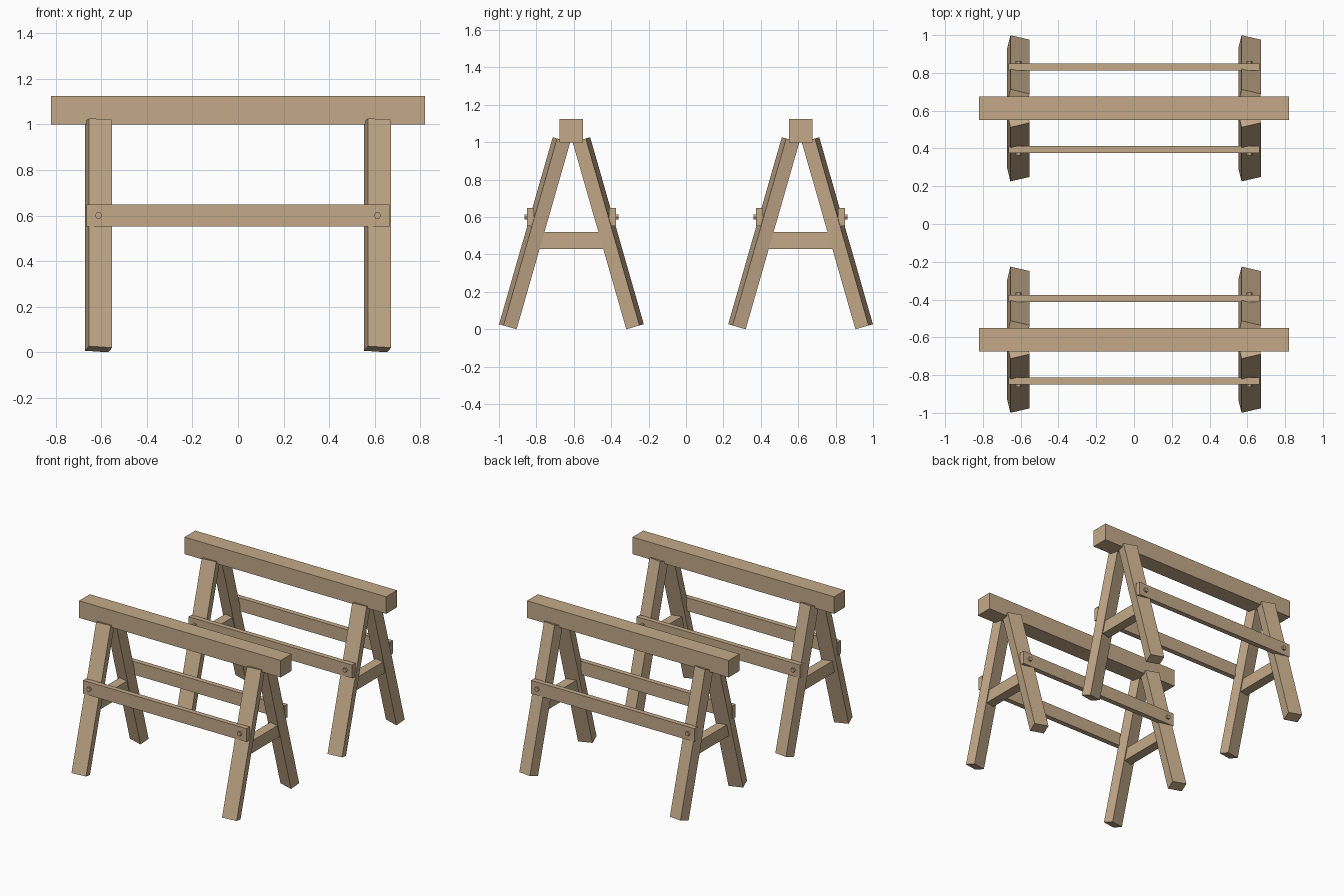
import bpy
import bmesh
from math import radians, sin, cos
from mathutils import Matrix, Vector

cube = bpy.data.objects.get("Cube")
if cube:
    bpy.data.objects.remove(cube, do_unlink=True)

wood = bpy.data.materials.new("tan_wood")
wood.use_nodes = True
TAN = (0.55, 0.40, 0.25, 1.0)
wood.diffuse_color = TAN
wood.node_tree.nodes["Principled BSDF"].inputs["Base Color"].default_value = TAN


def finish(name, bm):
    mesh = bpy.data.meshes.new(name)
    bm.to_mesh(mesh)
    bm.free()
    mesh.materials.append(wood)
    obj = bpy.data.objects.new(name, mesh)
    bpy.context.collection.objects.link(obj)
    return obj


def board(name, centre, size, turn=Matrix()):
    bm = bmesh.new()
    matrix = Matrix.Translation(centre) @ turn @ Matrix.Diagonal((*size, 1))
    bmesh.ops.create_cube(bm, size=1, matrix=matrix)
    return finish(name, bm)


def bolt(name, centre, radius, depth):
    bm = bmesh.new()
    turn = Matrix.Rotation(radians(90), 4, "X") @ Matrix.Rotation(radians(30), 4, "Z")
    bmesh.ops.create_cone(bm, cap_ends=True, segments=6, radius1=radius, radius2=radius,
                          depth=depth, matrix=Matrix.Translation(centre) @ turn)
    return finish(name, bm)


TILT, TWIST = radians(16), radians(13.4)
LEG_LENGTH = 1.04
LEG_X = 0.612


def sawhorse(label, y):
    board(label + "_top_beam", (0, y, 1.0625), (1.64, 0.125, 0.125))
    for s, side in ((-1, "front"), (1, "back")):
        # Splayed legs, each twisted a little about its own length
        turn = Matrix.Rotation(s * TILT, 4, "X") @ Matrix.Rotation(-s * TWIST, 4, "Z")
        foot = Vector((0, y + s * 0.34, 0.0137))
        middle = foot + Vector((0, -s * sin(TILT), cos(TILT))) * LEG_LENGTH / 2
        for end, x in (("right", -LEG_X), ("left", LEG_X)):
            board(f"{label}_{side}_{end}_leg", middle + Vector((x, 0, 0)),
                  (0.105, 0.075, LEG_LENGTH), turn)
            bolt(f"{label}_{side}_{end}_bolt", (x, y + s * 0.24, 0.6), 0.016, 0.022)
        # Long rail bolted to the outside of the legs
        board(f"{label}_{side}_rail", (0, y + s * 0.219, 0.6), (1.33, 0.037, 0.097))
    # Short cross bars between the legs
    for end, x in (("right", -LEG_X), ("left", LEG_X)):
        board(f"{label}_{end}_cross_bar", (x, y, 0.475), (0.07, 0.39, 0.09))


sawhorse("front_sawhorse", -0.6125)
sawhorse("back_sawhorse", 0.6125)
